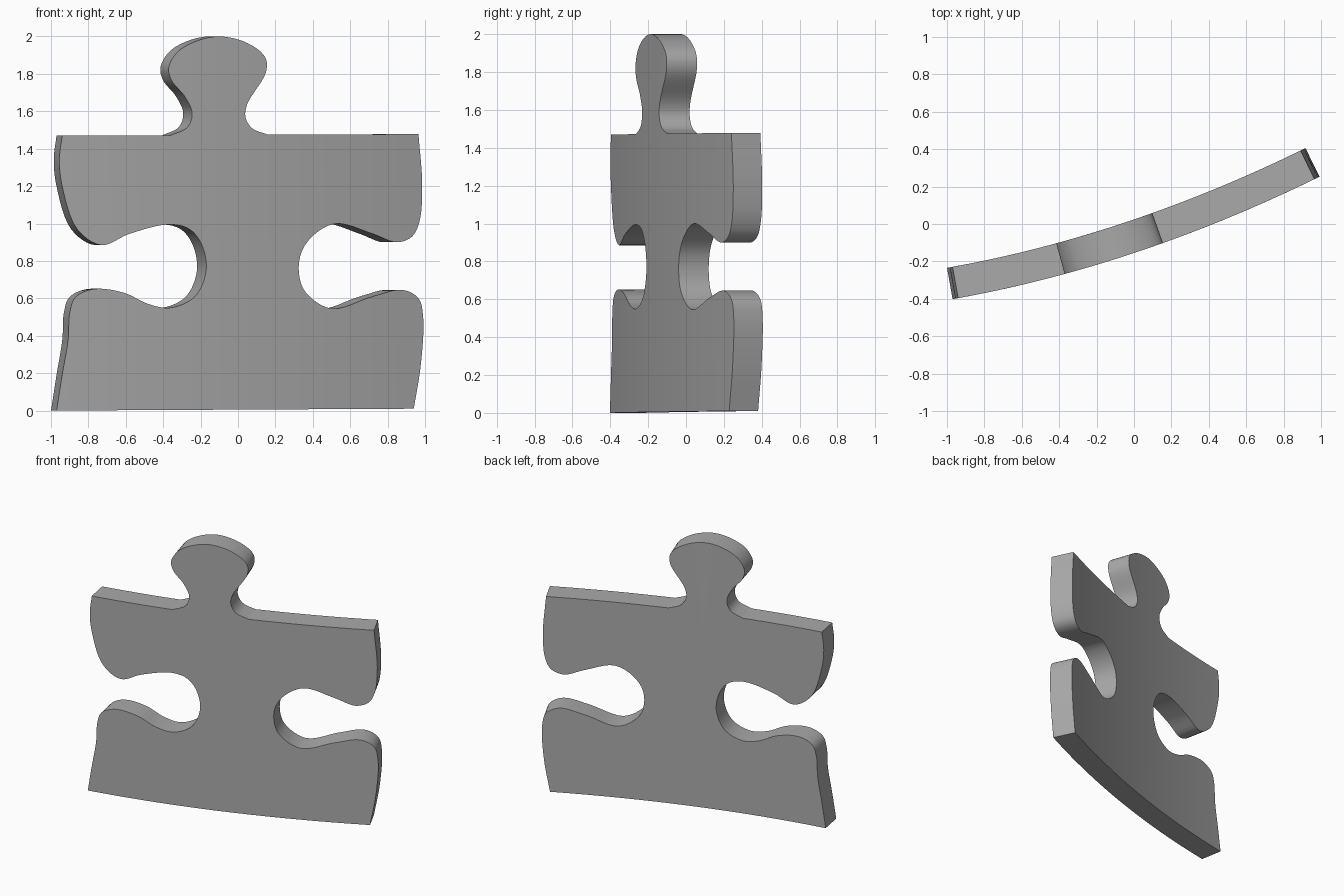
import bpy
import bmesh
import math
from mathutils import Vector

THICKNESS = 0.17

if "Cube" in bpy.data.objects:
    bpy.data.objects.remove(bpy.data.objects["Cube"], do_unlink=True)


def make_material(name, colour):
    mat = bpy.data.materials.new(name)
    mat.use_nodes = True
    mat.diffuse_color = colour
    mat.node_tree.nodes["Principled BSDF"].inputs["Base Color"].default_value = colour
    return mat


def smooth_path(points, steps=6):
    """Centripetal Catmull-Rom curve through the points, with open ends."""
    pts = [Vector(p) for p in points]
    pts = [pts[0] * 2 - pts[1]] + pts + [pts[-1] * 2 - pts[-2]]
    path = []
    for a, b, c, d in zip(pts, pts[1:], pts[2:], pts[3:]):
        ab, bc, cd = (math.sqrt((q - p).length) for p, q in ((a, b), (b, c), (c, d)))
        start = (b - a) / ab - (c - a) / (ab + bc) + (c - b) / bc
        end = (c - b) / bc - (d - b) / (bc + cd) + (d - c) / cd
        start, end = start * bc, end * bc
        for i in range(steps):
            t = i / steps
            path.append(b + start * t
                        + (3 * (c - b) - 2 * start - end) * t * t
                        + (2 * (b - c) + start + end) * t ** 3)
    return path + [pts[-2]]


def bend(x, z, depth):
    """Place a flat point on the curved sheet, pushed back along its normal."""
    slope = 0.332 + 0.16 * x
    surface = Vector((x, -0.155 + 0.332 * x + 0.08 * x * x, z))
    return surface + Vector((-slope, 1, 0)).normalized() * depth


# Left-hand edge in x and z, from the bottom corner up around the socket
socket_edge_a = [
    (-.97, 0), (-.94, .19), (-.908, .38), (-.9, .52), (-.87, .605), (-.77, .65),
    (-.61, .63), (-.48, .57), (-.36, .55), (-.23, .61), (-.17, .75),
    (-.195, .89), (-.26, .97), (-.37, .995), (-.58, .945), (-.73, .885),
    (-.86, .97), (-.94, 1.2), (-.955, 1.34), (-.94, 1.47)]

# Knob on the top edge
knob_edge = [
    (-.36, 1.472), (-.27, 1.515), (-.245, 1.59), (-.285, 1.68), (-.355, 1.765),
    (-.37, 1.835), (-.32, 1.92), (-.21, 1.98), (-.09, 2), (.05, 1.965),
    (.145, 1.89), (.15, 1.81), (.05, 1.64), (.04, 1.57), (.075, 1.51), (.16, 1.475)]

# Opposite edge, from the top corner down around the socket
socket_edge_b = [
    (.965, 1.478), (.985, 1.2), (.97, 1.01), (.93, .93), (.85, .9), (.72, .945),
    (.53, 1), (.425, .955), (.345, .86), (.325, .745), (.36, .635), (.5, .545),
    (.72, .61), (.88, .645), (.965, .6), (.99, .5), (.978, .25), (.94, .01)]

outline = [p for edge in (socket_edge_a, knob_edge, socket_edge_b)
           for p in smooth_path(edge)]

# Flat piece, sliced into upright strips so that it can follow the curve
bm = bmesh.new()
bm.faces.new([bm.verts.new((p.x, 0, p.y)) for p in outline])
strips = 24
for i in range(1, strips):
    bmesh.ops.bisect_plane(
        bm, geom=bm.verts[:] + bm.edges[:] + bm.faces[:], dist=1e-5,
        plane_co=(-1 + 2 * i / strips + 0.003, 0, 0), plane_no=(1, 0, 0))
bmesh.ops.triangulate(bm, faces=bm.faces[:])

# Give it thickness, then bend front and back together
front = set(bm.verts)
bmesh.ops.extrude_face_region(bm, geom=bm.faces[:], use_keep_orig=True)
for v in bm.verts:
    v.co = bend(v.co.x, v.co.z, 0 if v in front else THICKNESS)
bmesh.ops.recalc_face_normals(bm, faces=bm.faces[:])

mesh = bpy.data.meshes.new("jigsaw_piece")
bm.to_mesh(mesh)
bm.free()
mesh.materials.append(make_material("plain grey", (0.4, 0.4, 0.4, 1)))
piece = bpy.data.objects.new("jigsaw_piece", mesh)
bpy.context.collection.objects.link(piece)

# Smooth curves with crisp rims and corners
bpy.ops.object.select_all(action="DESELECT")
piece.select_set(True)
bpy.context.view_layer.objects.active = piece
bpy.ops.object.shade_smooth_by_angle(angle=math.radians(35))
